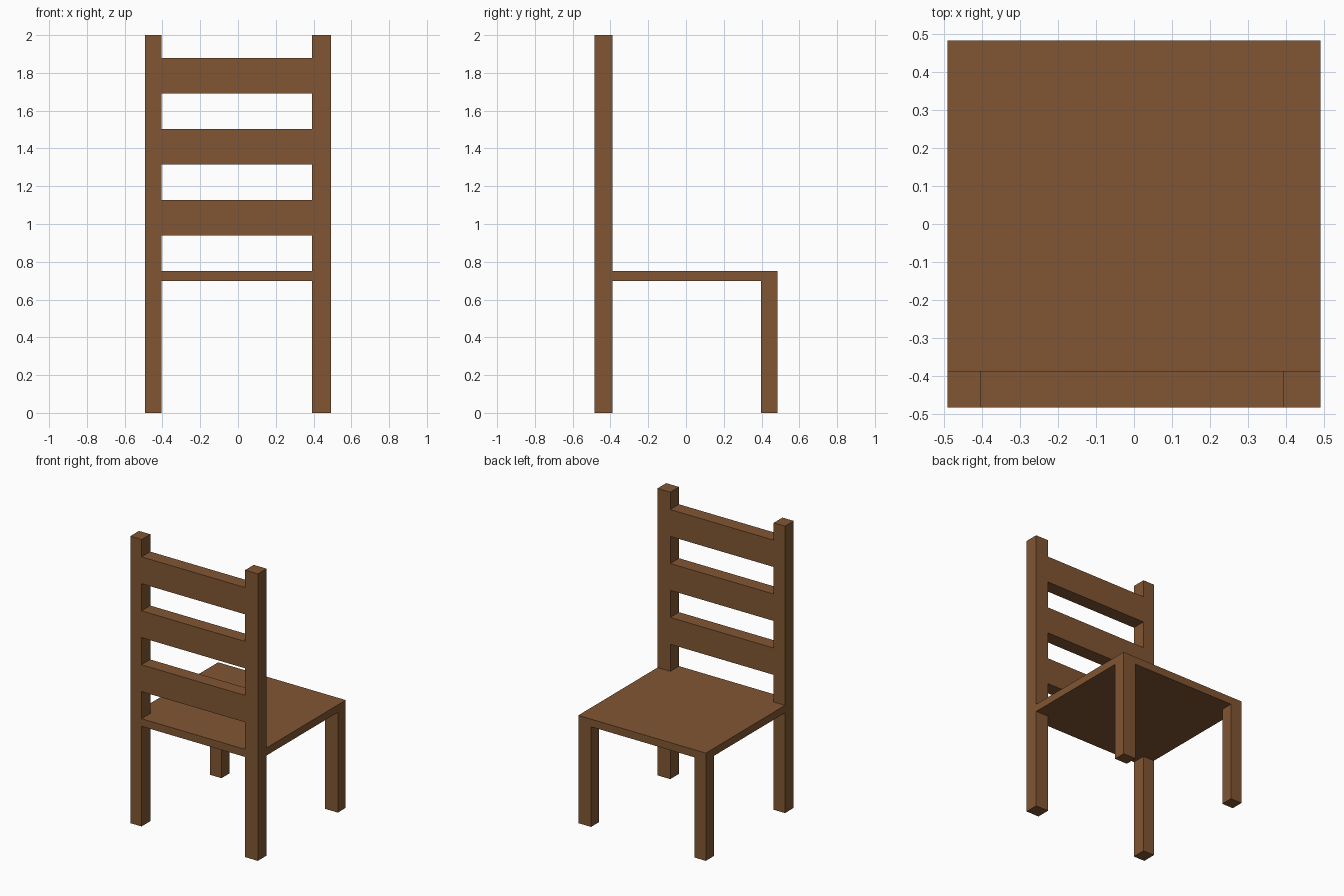
import bpy
import bmesh
from mathutils import Vector

default = bpy.data.objects.get("Cube")
if default:
    bpy.data.objects.remove(default, do_unlink=True)

# Single wood colour
wood = bpy.data.materials.new("brown_wood")
wood.use_nodes = True
colour = (0.22, 0.093, 0.033, 1.0)
wood.diffuse_color = colour
wood.node_tree.nodes["Principled BSDF"].inputs["Base Color"].default_value = colour


def box(name, x, y, z):
    """Flat-faced box spanning the given (low, high) ranges."""
    low, high = (Vector(c) for c in zip(x, y, z))
    bm = bmesh.new()
    bmesh.ops.create_cube(bm, size=1)
    size, centre = high - low, (low + high) / 2
    for v in bm.verts:
        v.co = v.co * size + centre
    mesh = bpy.data.meshes.new(name)
    bm.to_mesh(mesh)
    bm.free()
    mesh.materials.append(wood)
    obj = bpy.data.objects.new(name, mesh)
    bpy.context.collection.objects.link(obj)
    return obj


# Shared ranges across the width and depth
right, middle, left = (-0.492, -0.405), (-0.405, 0.393), (0.393, 0.492)
backrest, far = (-0.484, -0.388), (0.397, 0.484)
seat_bottom, seat_top, total = 0.698, 0.751, 2.0

# Seat panel
box("seat", (right[0], left[1]), (backrest[0], far[1]), (seat_bottom, seat_top))

# Legs at the corners, with backrest posts rising above the seat
for side, x in (("right", right), ("left", left)):
    box(f"{side}_backrest_leg", x, backrest, (0, seat_bottom))
    box(f"{side}_seat_leg", x, far, (0, seat_bottom))
    box(f"{side}_backrest_post", x, backrest, (seat_top, total))

# Three evenly spaced slats, flush with the posts
for i, name in enumerate(("lower", "middle", "upper")):
    z = 0.94 + i * 0.376
    box(f"{name}_slat", middle, backrest, (z, z + 0.187))
